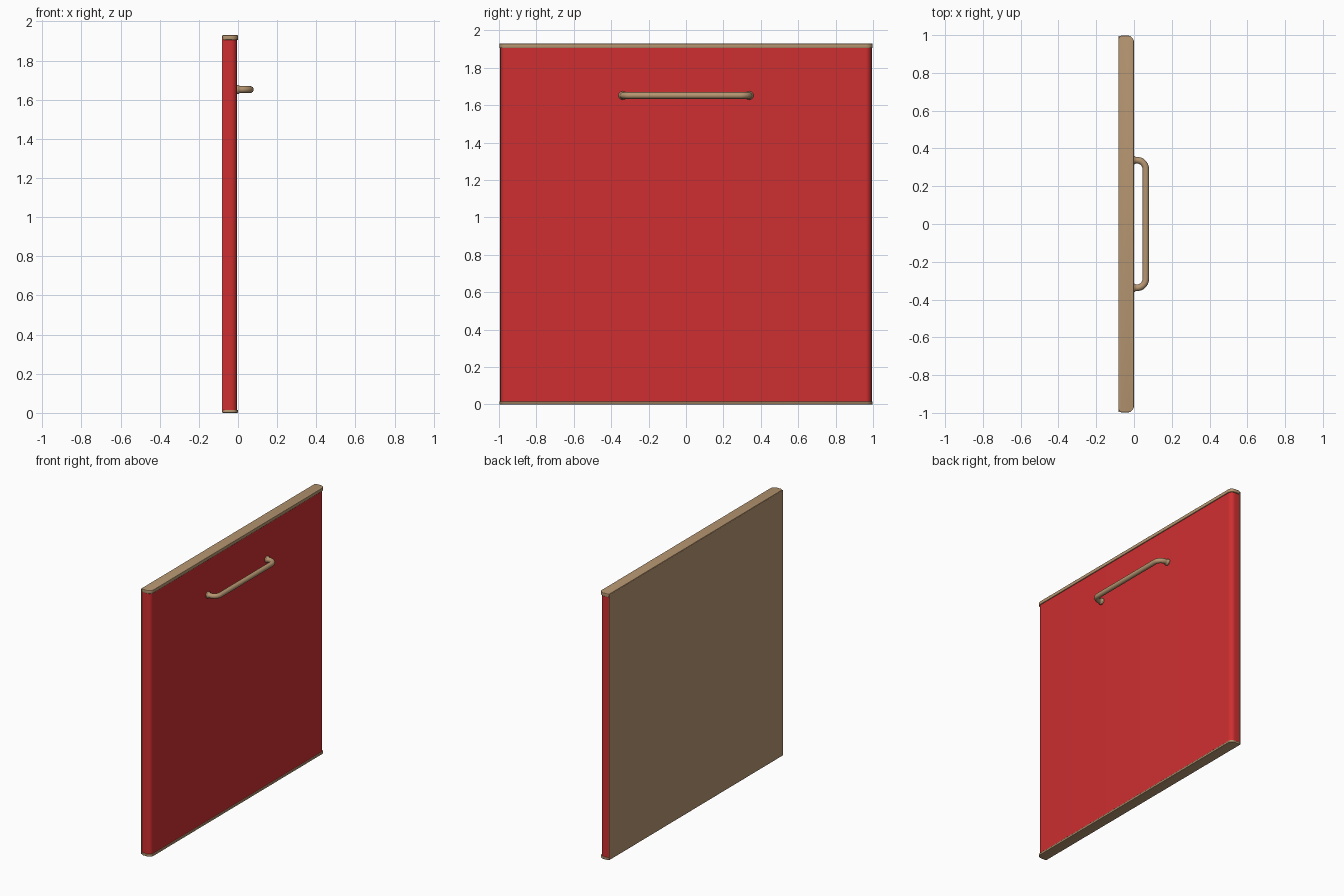
import bpy, bmesh, math
from mathutils import Vector

if "Cube" in bpy.data.objects:
    bpy.data.objects.remove(bpy.data.objects["Cube"])


def material(name, rgb):
    m = bpy.data.materials.new(name)
    m.diffuse_color = (*rgb, 1)
    m.use_nodes = True
    m.node_tree.nodes["Principled BSDF"].inputs["Base Color"].default_value = m.diffuse_color
    return m


RED = material("red_enamel", (0.62, 0.028, 0.03))
TAN = material("tan_trim", (0.47, 0.305, 0.165))


def finish(name, bm, mat):
    bmesh.ops.recalc_face_normals(bm, faces=bm.faces)
    me = bpy.data.meshes.new(name)
    bm.to_mesh(me)
    bm.free()
    ob = bpy.data.objects.new(name, me)
    bpy.context.collection.objects.link(ob)
    me.materials.append(mat)
    bpy.context.view_layer.objects.active = ob
    ob.select_set(True)
    bpy.ops.object.shade_smooth_by_angle(angle=math.radians(35))
    ob.select_set(False)
    return ob


def outline(x0, x1, half, r_back, r_front, n=8):
    """Plan outline with separately rounded back and front corners."""
    pts = []
    for cx, cy, r, start in ((x1 - r_front, half - r_front, r_front, 0),
                             (x0 + r_back, half - r_back, r_back, 90),
                             (x0 + r_back, -half + r_back, r_back, 180),
                             (x1 - r_front, -half + r_front, r_front, 270)):
        for i in range(n + 1):
            a = math.radians(start + 90 * i / n)
            pts.append((cx + r * math.cos(a), cy + r * math.sin(a)))
    return pts


def slab(name, pts, z0, z1, mat, bevel=0):
    bm = bmesh.new()
    f = bm.faces.new([bm.verts.new((x, y, z0)) for x, y in pts])
    up = bmesh.ops.extrude_face_region(bm, geom=[f])["geom"]
    bmesh.ops.translate(bm, vec=(0, 0, z1 - z0),
                        verts=[v for v in up if isinstance(v, bmesh.types.BMVert)])
    if bevel:
        rims = [e for e in bm.edges if abs(e.verts[0].co.z - e.verts[1].co.z) < 1e-6]
        bmesh.ops.bevel(bm, geom=rims, offset=bevel, segments=3, affect='EDGES', profile=0.5)
    return finish(name, bm, mat)


# Red door skin, with rounded front corners
slab("door_skin", outline(-0.08, -0.006, 0.991, 0.004, 0.03), 0.008, 1.915, RED)

# Tan caps along the top and bottom edges
cap = outline(-0.08, 0.0, 0.998, 0.018, 0.036)
slab("top_cap", cap, 1.905, 1.93, TAN, 0.004)
slab("bottom_cap", cap, 0.0, 0.016, TAN, 0.004)

# Thin tan liner covering the back
slab("back_liner", [(-0.081, -0.994), (-0.078, -0.994), (-0.078, 0.994), (-0.081, 0.994)],
     0.004, 1.926, TAN)

# Handle: tube swept along a bent path, flared where it meets the door
Z, BAR_X, END_Y, BEND, R = 1.652, 0.0625, 0.338, 0.048, 0.0175
half = [(-0.008, END_Y, 0.023), (0.002, END_Y, 0.023), (0.009, END_Y, 0.018)]
for i in range(9):
    a = math.radians(90 * i / 8)
    half.append((BAR_X - BEND + BEND * math.sin(a), END_Y - BEND + BEND * math.cos(a), R))
path = half + [(x, -y, r) for x, y, r in reversed(half)]

bm = bmesh.new()
rings = []
SIDES = 16
for i, (x, y, r) in enumerate(path):
    a, b = path[max(i - 1, 0)], path[min(i + 1, len(path) - 1)]
    t = Vector((b[0] - a[0], b[1] - a[1], 0)).normalized()
    side = Vector((-t.y, t.x, 0))
    rings.append([bm.verts.new(Vector((x, y, Z)) + side * r * math.cos(w)
                               + Vector((0, 0, r * math.sin(w))))
                  for w in (2 * math.pi * k / SIDES for k in range(SIDES))])
for p, q in zip(rings, rings[1:]):
    for k in range(SIDES):
        j = (k + 1) % SIDES
        bm.faces.new((p[k], p[j], q[j], q[k]))
bm.faces.new(rings[0])
bm.faces.new(rings[-1])
finish("handle", bm, TAN)
